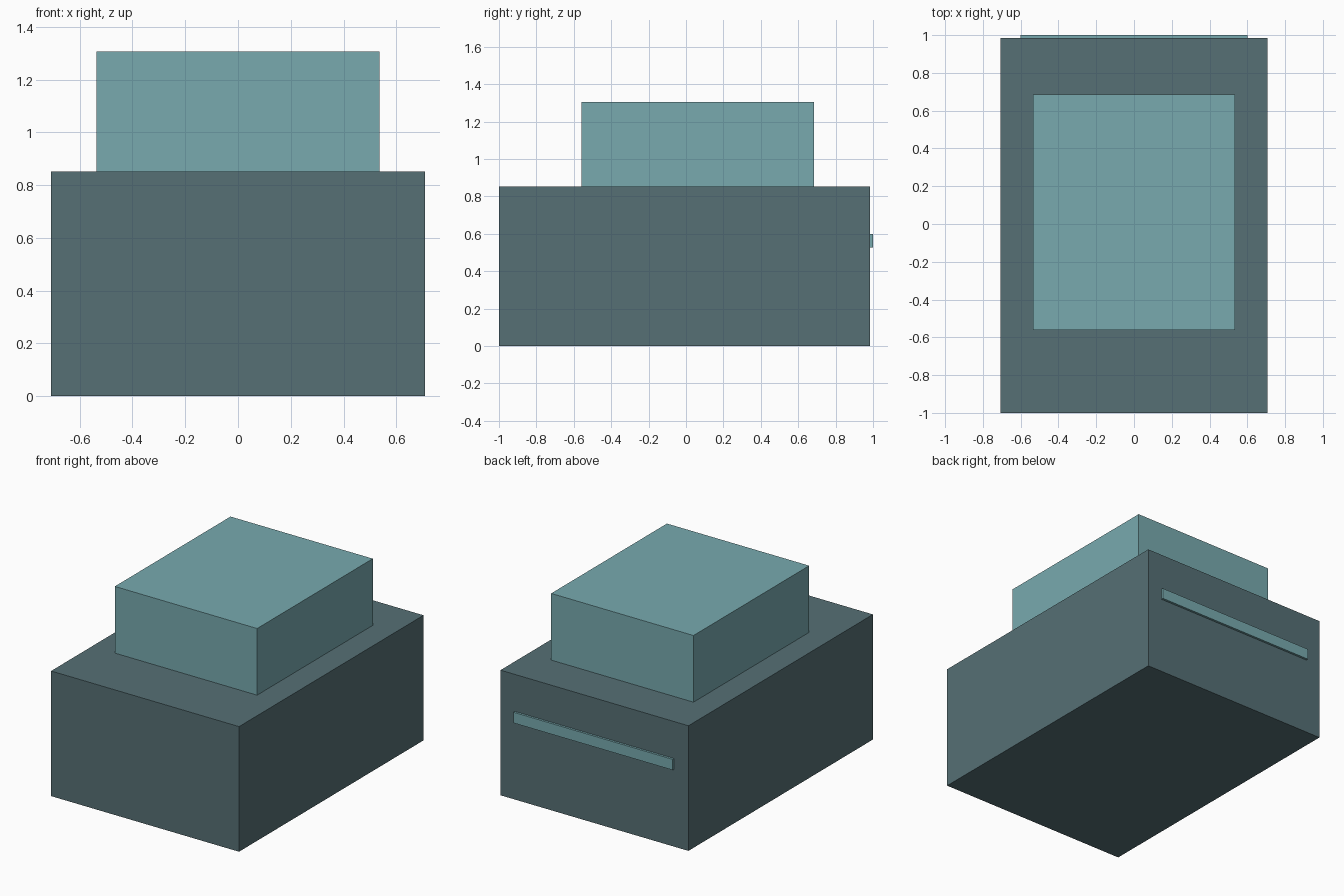
import bpy

if "Cube" in bpy.data.objects:
    bpy.data.objects.remove(bpy.data.objects["Cube"])


def material(name, rgb):
    m = bpy.data.materials.new(name)
    m.diffuse_color = (*rgb, 1.0)
    m.use_nodes = True
    m.node_tree.nodes["Principled BSDF"].inputs["Base Color"].default_value = m.diffuse_color
    return m


def box(name, lo, hi, mat):
    """Box between two opposite corners."""
    centre = [(a + b) / 2 for a, b in zip(lo, hi)]
    bpy.ops.mesh.primitive_cube_add(size=1, location=centre)
    ob = bpy.context.object
    ob.name = name
    ob.scale = [b - a for a, b in zip(lo, hi)]
    bpy.ops.object.transform_apply(location=False, rotation=False, scale=True)
    ob.data.materials.append(mat)
    return ob


dark = material("dark slate teal", (0.093, 0.162, 0.178))
light = material("light teal", (0.188, 0.402, 0.429))

# Large lower block
box("base_block", (-0.708, -1.0, 0.0), (0.708, 0.985, 0.852), dark)
# Smaller block on top, set towards the back
box("upper_block", (-0.536, -0.56, 0.852), (0.536, 0.685, 1.306), light)
# Thin horizontal bar on the back face
box("back_bar", (-0.6, 0.985, 0.527), (0.6, 1.0, 0.6), light)
